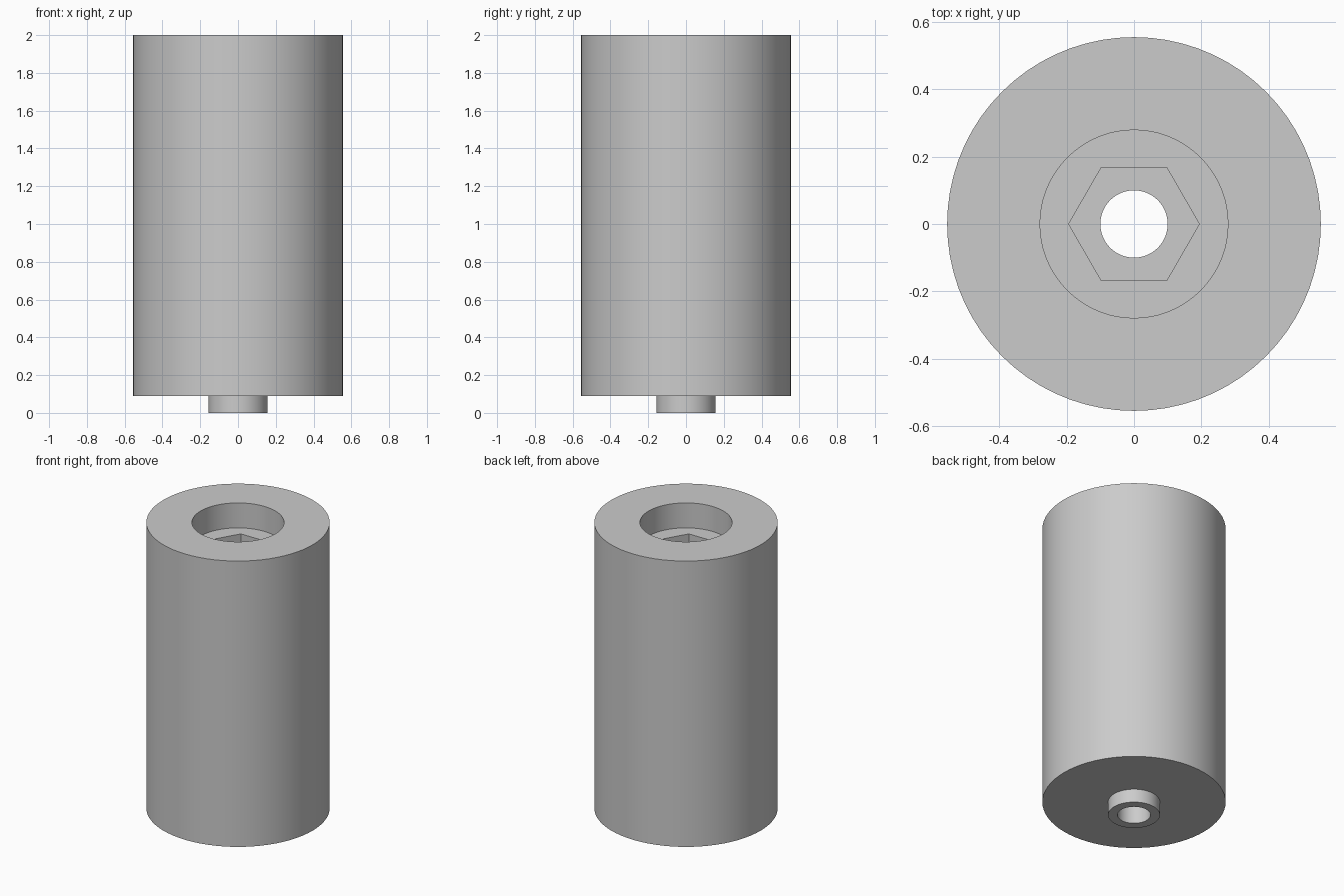
import bpy, bmesh, math

cube = bpy.data.objects.get("Cube")
if cube:
    bpy.data.objects.remove(cube, do_unlink=True)

SIDES = 72                      # divisible by six, so hexagon corners fall on vertices

grey = bpy.data.materials.new("plain grey")
grey.use_nodes = True
colour = (0.6, 0.6, 0.6, 1)
grey.diffuse_color = colour
grey.node_tree.nodes["Principled BSDF"].inputs["Base Color"].default_value = colour


def ring(bm, radius, z, hexagonal=False):
    """One loop of vertices, round or six-sided."""
    verts = []
    for i in range(SIDES):
        a = 2 * math.pi * i / SIDES
        r = radius
        if hexagonal:
            off = a % (math.pi / 3) - math.pi / 6
            r = radius * math.cos(math.pi / 6) / math.cos(off)
        verts.append(bm.verts.new((r * math.cos(a), r * math.sin(a), z)))
    return verts


# Closed section: stub, outer wall, counterbore, hexagonal nut pocket, through hole
section = [
    (0.10, 0.0), (0.157, 0.0), (0.157, 0.09),
    (0.555, 0.09), (0.555, 2.0),
    (0.279, 2.0), (0.279, 1.833),
    (0.194, 1.833, True), (0.194, 1.67, True),
    (0.10, 1.67),
]

bm = bmesh.new()
rings = [ring(bm, *p) for p in section]
for k, lower in enumerate(rings):
    upper = rings[(k + 1) % len(rings)]
    for i in range(SIDES):
        j = (i + 1) % SIDES
        bm.faces.new((lower[i], lower[j], upper[j], upper[i]))
bmesh.ops.recalc_face_normals(bm, faces=bm.faces)

mesh = bpy.data.meshes.new("cylinder_spacer")
bm.to_mesh(mesh)
bm.free()
mesh.materials.append(grey)
spacer = bpy.data.objects.new("cylinder_spacer", mesh)
bpy.context.collection.objects.link(spacer)

# Smooth round walls, crisp rims and pocket corners
bpy.ops.object.select_all(action="DESELECT")
spacer.select_set(True)
bpy.context.view_layer.objects.active = spacer
bpy.ops.object.shade_smooth_by_angle(angle=math.radians(30))
